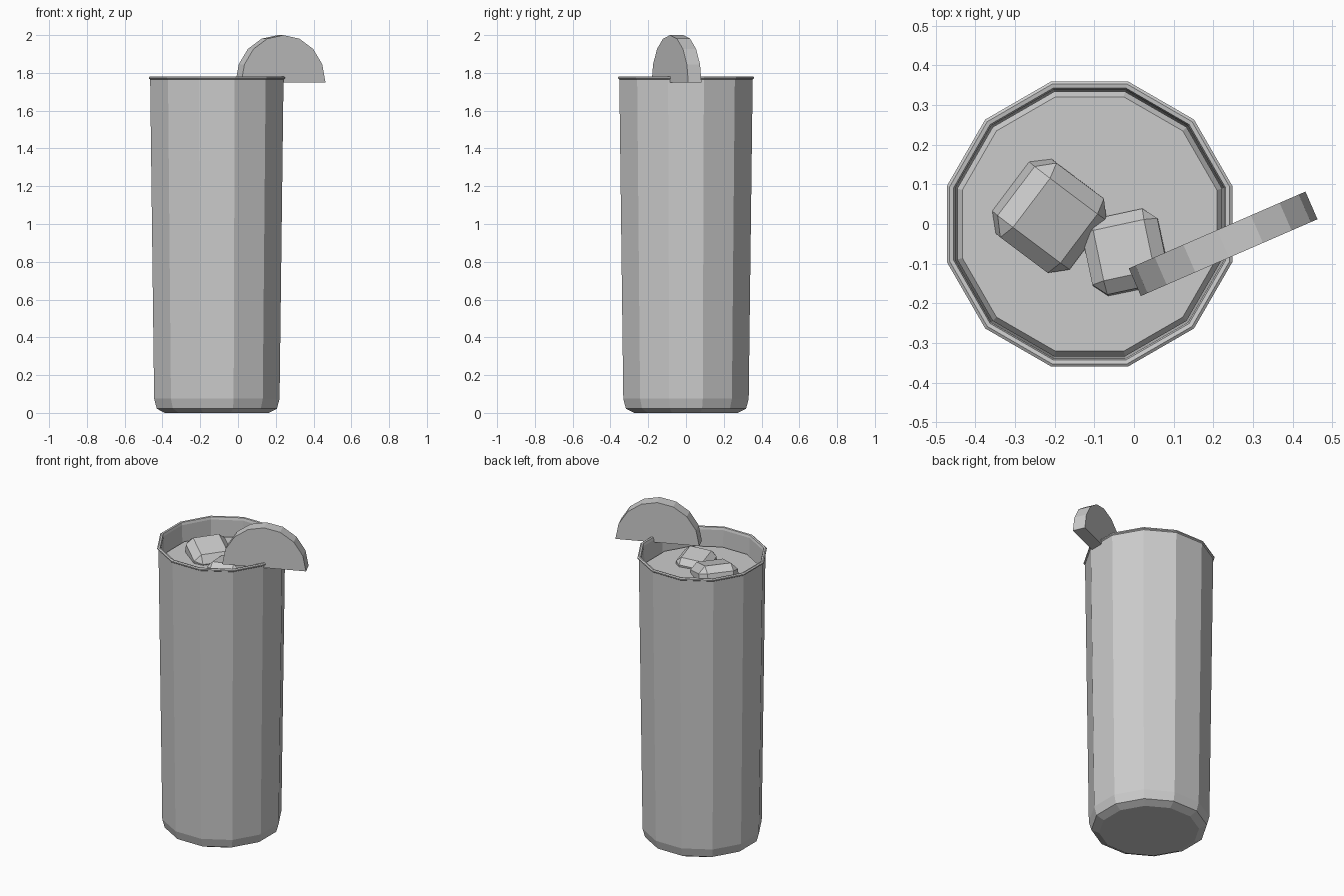
import bpy, bmesh, math
from mathutils import Matrix, Vector

cube = bpy.data.objects.get("Cube")
if cube:
    bpy.data.objects.remove(cube, do_unlink=True)

SIDES = 12
CENTRE_X = -0.112

grey = bpy.data.materials.new("pale grey")
grey.use_nodes = True
grey.diffuse_color = (0.6, 0.6, 0.6, 1)
grey.node_tree.nodes["Principled BSDF"].inputs["Base Color"].default_value = (0.6, 0.6, 0.6, 1)


def add_object(name, bm):
    bmesh.ops.recalc_face_normals(bm, faces=bm.faces)
    mesh = bpy.data.meshes.new(name)
    bm.to_mesh(mesh)
    bm.free()
    mesh.materials.append(grey)
    obj = bpy.data.objects.new(name, mesh)
    bpy.context.collection.objects.link(obj)
    return obj


def lathe(name, profile):
    """Twelve-sided solid from (flat-to-centre distance, height) pairs, capped at both ends."""
    bm = bmesh.new()
    rings = []
    for distance, z in profile:
        radius = distance / math.cos(math.pi / SIDES)
        angles = [math.tau * (i + 0.5) / SIDES for i in range(SIDES)]
        rings.append([bm.verts.new((CENTRE_X + radius * math.cos(a), radius * math.sin(a), z))
                      for a in angles])
    for low, high in zip(rings, rings[1:]):
        for i in range(SIDES):
            j = (i + 1) % SIDES
            bm.faces.new((low[i], low[j], high[j], high[i]))
    bm.faces.new(rings[0][::-1])
    bm.faces.new(rings[-1])
    return add_object(name, bm)


def ice_cube(name, centre, size, bevel, turn, lean_towards, lean):
    """Chamfered cube, turned about z and then leaned in a compass direction."""
    bm = bmesh.new()
    bmesh.ops.create_cube(bm, size=size)
    bmesh.ops.bevel(bm, geom=bm.edges[:], offset=bevel, segments=1, affect='EDGES')
    heading = math.radians(lean_towards)
    axis = Vector((-math.sin(heading), math.cos(heading), 0))
    matrix = (Matrix.Translation(centre)
              @ Matrix.Rotation(math.radians(lean), 4, axis)
              @ Matrix.Rotation(math.radians(turn), 4, 'Z'))
    bmesh.ops.transform(bm, matrix=matrix, verts=bm.verts)
    return add_object(name, bm)


# Hollow tumbler: outside, lip, then inside down to the floor
lathe("glass", [(0.275, 0.0), (0.318, 0.022), (0.332, 0.075), (0.353, 1.765),
                (0.36, 1.77), (0.36, 1.777), (0.353, 1.782), (0.343, 1.78),
                (0.339, 1.765), (0.318, 0.08), (0.28, 0.05)])

# Drink with a chamfered upper edge
lathe("drink", [(0.27, 0.06), (0.314, 0.09), (0.334, 1.65), (0.321, 1.668)])

# Floating ice
ice_cube("large_ice_cube", (-0.222, 0.028, 1.63), 0.235, 0.04, -37, -40, 15)
ice_cube("small_ice_cube", (-0.018, -0.077, 1.625), 0.195, 0.032, 12, 125, 8)

# Half-round fruit slice resting across the rim
bm = bmesh.new()
steps = 8
arc = [bm.verts.new((0.243 * math.cos(math.pi * i / steps), -0.038,
                     0.25 * math.sin(math.pi * i / steps))) for i in range(steps + 1)]
face = bm.faces.new(arc)
extruded = bmesh.ops.extrude_face_region(bm, geom=[face])["geom"]
bmesh.ops.translate(bm, vec=(0, 0.076, 0),
                    verts=[v for v in extruded if isinstance(v, bmesh.types.BMVert)])
place = Matrix.Translation((0.225, -0.05, 1.75)) @ Matrix.Rotation(math.radians(23.5), 4, 'Z')
bmesh.ops.transform(bm, matrix=place, verts=bm.verts)
add_object("fruit_slice", bm)
